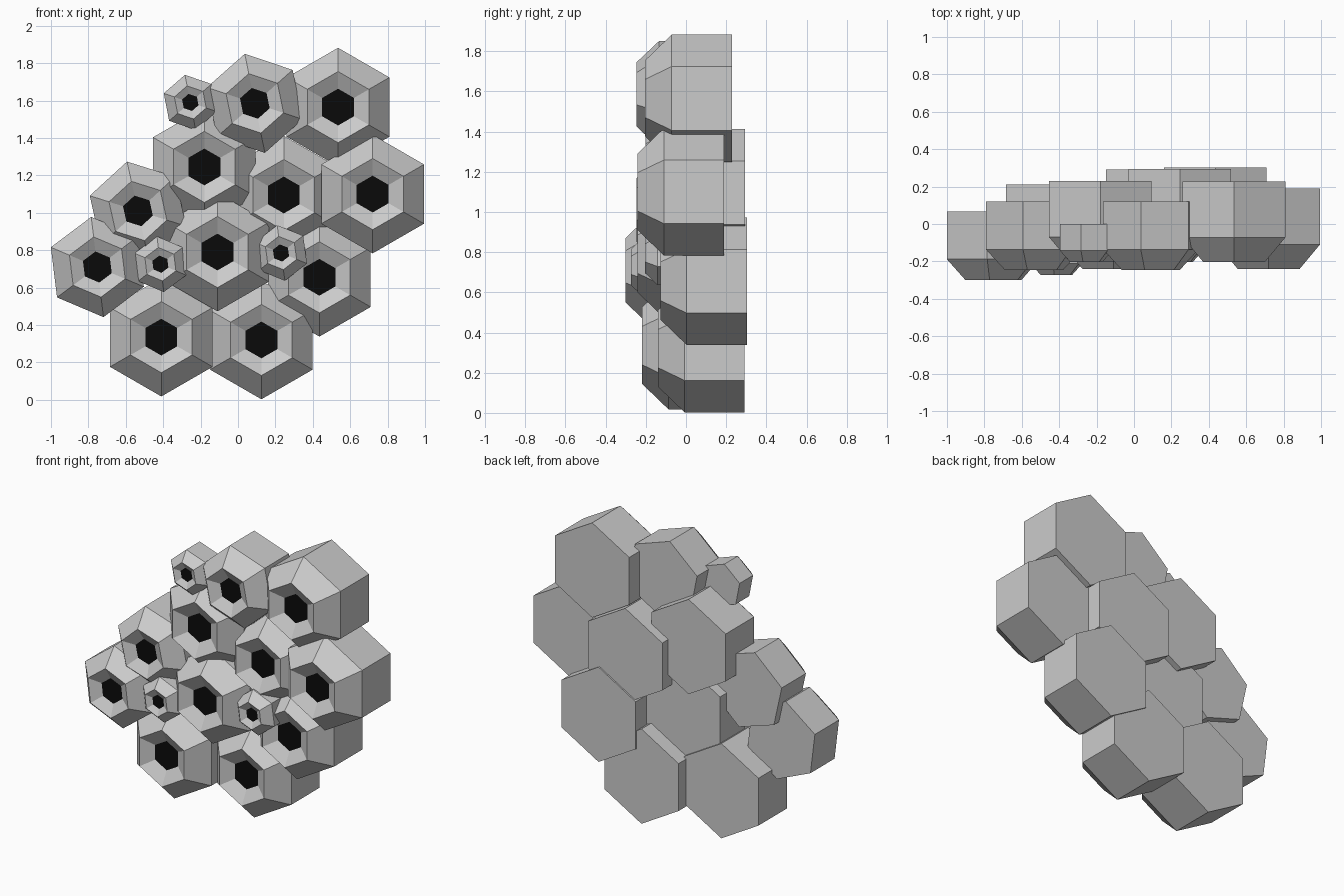
import bpy, bmesh, math

if "Cube" in bpy.data.objects:
    bpy.data.objects.remove(bpy.data.objects["Cube"])

black = bpy.data.materials.new("black")
black.diffuse_color = (0.003, 0.003, 0.003, 1)
black.use_nodes = True
black.node_tree.nodes["Principled BSDF"].inputs["Base Color"].default_value = black.diffuse_color
grey = bpy.data.materials.new("grey")
grey.diffuse_color = (0.8, 0.8, 0.8, 1)
grey.use_nodes = True
grey.node_tree.nodes["Principled BSDF"].inputs["Base Color"].default_value = grey.diffuse_color


def cell(name, x, z, r, back, turn):
    """Hexagonal cell: prism, chamfered shoulder, shallow funnel, black opening."""
    # (radius, depth towards the front), both relative to r
    profile = [(1, 0), (1, 0.945), (0.6, 1.36), (0.31, 1.2)]
    bm = bmesh.new()
    rings = []
    for pr, d in profile:
        ring = []
        for i in range(6):
            a = math.radians(90 + turn + 60 * i)
            ring.append(bm.verts.new((x + r * pr * math.cos(a), back - r * d,
                                      z + r * pr * math.sin(a))))
        rings.append(ring)
    for a, b in zip(rings, rings[1:]):
        for i in range(6):
            j = (i + 1) % 6
            bm.faces.new((a[i], a[j], b[j], b[i]))
    bm.faces.new(rings[0])
    bm.faces.new(rings[-1]).material_index = 1
    bmesh.ops.recalc_face_normals(bm, faces=bm.faces)
    me = bpy.data.meshes.new(name)
    bm.to_mesh(me)
    bm.free()
    me.materials.append(grey)
    me.materials.append(black)
    bpy.context.collection.objects.link(bpy.data.objects.new(name, me))


L, M, S = 0.317, 0.27, 0.15  # large, medium, small radius

# Cells: x, z, radius, back y, turn in degrees
cells = [
    (-0.41, 0.335, L, 0.212, 0),
    (0.125, 0.32, L, 0.292, 0),
    (0.435, 0.655, L, 0.303, 0),
    (-0.11, 0.79, L, 0.19, 0),
    (-0.18, 1.245, L, 0.23, 0),
    (0.245, 1.095, L, 0.293, 0),
    (0.72, 1.10, L, 0.19, 0),
    (0.535, 1.565, L, 0.228, 0),
    (-0.752, 0.71, M, 0.067, 7),
    (-0.535, 1.01, M, 0.12, 12.5),
    (0.09, 1.585, M, 0.12, 11.5),
    (-0.415, 0.725, S, -0.07, 7),
    (-0.255, 1.59, S, 0.0, 11),
    (0.23, 0.785, S, 0.0, 8),
]
for n, c in enumerate(cells):
    cell(f"hex_cell_{n + 1}", *c)
